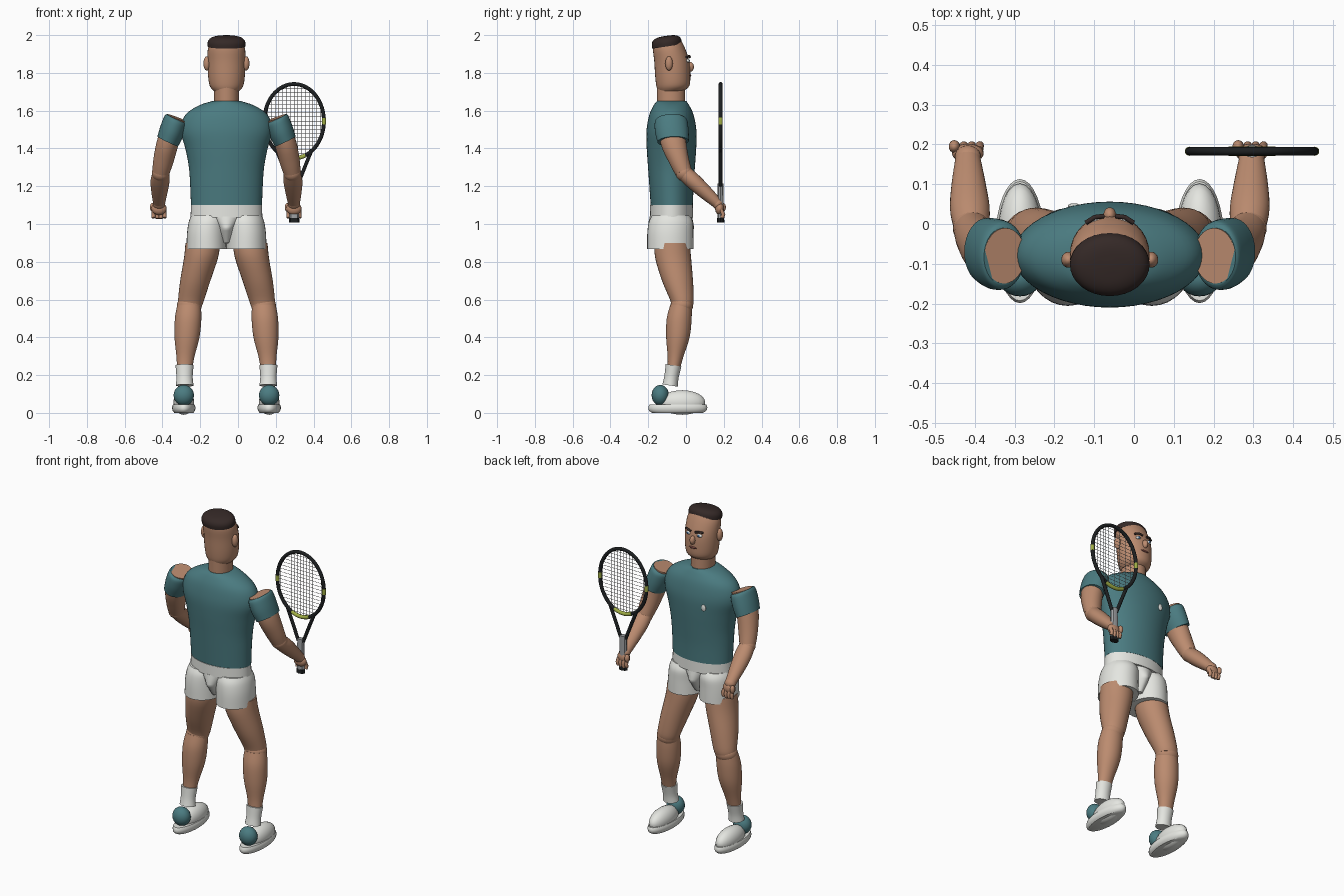
import bpy, bmesh
from math import sin, cos, pi, radians, sqrt
from mathutils import Vector

if "Cube" in bpy.data.objects:
    bpy.data.objects.remove(bpy.data.objects["Cube"])

CX = -0.061          # body centre line (figure faces +y)


def material(name, r, g, b):
    m = bpy.data.materials.new(name)
    m.diffuse_color = (r, g, b, 1)
    m.use_nodes = True
    m.node_tree.nodes["Principled BSDF"].inputs["Base Color"].default_value = m.diffuse_color
    return m


SKIN = material("skin", .50, .26, .16)
TEAL = material("teal_cloth", .07, .20, .22)
WHITE = material("white_cloth", .78, .79, .75)
HAIR = material("hair", .035, .022, .02)
BLACK = material("black", .012, .014, .015)
GRIP = material("grip", .35, .36, .37)
LIME = material("lime", .35, .42, .06)
BLUE = material("iris", .05, .15, .35)
LIP = material("lip", .18, .06, .05)


def finish(name, bm, mat):
    bmesh.ops.recalc_face_normals(bm, faces=bm.faces)
    me = bpy.data.meshes.new(name)
    bm.to_mesh(me)
    bm.free()
    me.shade_smooth()
    me.set_sharp_from_angle(angle=radians(40))
    me.materials.append(mat)
    ob = bpy.data.objects.new(name, me)
    bpy.context.collection.objects.link(ob)
    return ob


def spline(pts, steps):
    """Catmull-Rom through tuples of numbers."""
    out = []
    for i in range(len(pts) - 1):
        a, b, c, d = (pts[max(0, min(len(pts) - 1, j))] for j in (i - 1, i, i + 1, i + 2))
        for k in range(steps):
            t = k / steps
            out.append([.5 * (2 * q + (r - p) * t + (2 * p - 5 * q + 4 * r - s) * t * t
                              + (3 * q - p - 3 * r + s) * t ** 3) for p, q, r, s in zip(a, b, c, d)])
    return out + [list(pts[-1])]


def loft(name, stations, mat, side=1, axis=None, steps=4, n=32):
    """Elliptical rings (x, y, z, rx, ry); x is measured from the body centre."""
    st = spline(stations, steps)
    cs = [Vector((CX + side * s[0], s[1], s[2])) for s in st]
    bm, rings = bmesh.new(), []
    for i, s in enumerate(st):
        t = Vector(axis) if axis else cs[min(i + 1, len(cs) - 1)] - cs[max(i - 1, 0)]
        t.normalize()
        v = Vector((0, 1, 0))
        v = (v - t * v.dot(t)).normalized()
        u = v.cross(t)
        rings.append([bm.verts.new(cs[i] + u * s[3] * cos(2 * pi * k / n) + v * s[4] * sin(2 * pi * k / n))
                      for k in range(n)])
    for a, b in zip(rings, rings[1:]):
        for k in range(n):
            bm.faces.new((a[k], a[(k + 1) % n], b[(k + 1) % n], b[k]))
    bm.faces.new(rings[0])
    bm.faces.new(rings[-1])
    return finish(name, bm, mat)


def ball(name, c, r, mat, side=1, n=24):
    bm = bmesh.new()
    bmesh.ops.create_uvsphere(bm, u_segments=n, v_segments=n // 2, radius=1)
    for v in bm.verts:
        v.co = Vector((CX + side * c[0] + v.co.x * r[0], c[1] + v.co.y * r[1], c[2] + v.co.z * r[2]))
    return finish(name, bm, mat)


def wire(name, paths, r, mat, res=3, cyclic=False):
    """Round tubes along polylines in world space."""
    cu = bpy.data.curves.new(name, 'CURVE')
    cu.dimensions, cu.bevel_depth, cu.bevel_resolution = '3D', r, res
    cu.use_fill_caps = True
    for path in paths:
        sp = cu.splines.new('POLY')
        sp.points.add(len(path) - 1)
        for p, co in zip(sp.points, path):
            p.co = (*co, 1)
        sp.use_cyclic_u = cyclic
        sp.use_smooth = True
    cu.materials.append(mat)
    ob = bpy.data.objects.new(name, cu)
    bpy.context.collection.objects.link(ob)


UP = (0, 0, 1)
# head, hair and neck
loft("head", [(0, -.08, 1.705, .068, .068), (0, -.07, 1.73, .088, .087), (0, -.07, 1.78, .097, .093),
              (0, -.075, 1.86, .1, .093), (0, -.09, 1.93, .098, .085), (0, -.095, 1.972, .08, .07)], SKIN, axis=UP)
loft("hair", [(0, -.1, 1.94, .1, .08), (0, -.103, 1.965, .099, .079), (0, -.105, 1.983, .085, .068),
              (0, -.106, 1.993, .055, .045), (0, -.106, 1.996, .01, .01)], HAIR, axis=(0, -.15, 1))
loft("neck", [(0, -.078, 1.62, .065, .074), (0, -.08, 1.73, .066, .075)], SKIN, axis=UP)
# face
ball("nose", (0, .022, 1.832), (.016, .02, .026), SKIN)
ball("mouth", (0, .018, 1.787), (.026, .01, .007), LIP)
for s, tag in ((1, "right"), (-1, "left")):
    ball("ear_" + tag, (.104, -.09, 1.85), (.018, .02, .038), SKIN, s)
    ball("eye_" + tag, (.037, .009, 1.864), (.017, .01, .01), WHITE, s)
    ball("iris_" + tag, (.037, .016, 1.864), (.007, .005, .008), BLUE, s, 12)
    wire("brow_" + tag, [[(CX + s * .015, .02, 1.883), (CX + s * .038, .017, 1.889), (CX + s * .06, .003, 1.884)]],
         .006, HAIR)

# shirt
loft("shirt", [(0, -.075, 1.1, .188, .112), (0, -.077, 1.2, .192, .117), (0, -.077, 1.3, .199, .124),
               (0, -.077, 1.4, .218, .131), (0, -.077, 1.48, .241, .133), (0, -.077, 1.54, .236, .126),
               (0, -.077, 1.59, .206, .113), (0, -.077, 1.63, .14, .093), (0, -.076, 1.65, .078, .078)],
     TEAL, axis=UP, n=48)
ball("chest_patch", (-.09, .046, 1.45), (.015, .006, .02), WHITE)

# shorts
loft("waistband", [(0, -.077, 1.035, .19, .114), (0, -.077, 1.1, .188, .113)], WHITE, axis=UP, n=48)
loft("shorts_gusset", [(0, -.08, .9, .03, .07), (0, -.08, .965, .05, .115), (0, -.08, .985, .055, .122),
                       (0, -.08, 1.04, .11, .112)], WHITE, axis=UP, steps=2)

for s, tag in ((1, "right"), (-1, "left")):
    # legs
    loft("shorts_leg_" + tag, [(.106, -.083, .868, .106, .123), (.105, -.083, .95, .104, .122),
                               (.1, -.08, 1.01, .1, .117), (.095, -.08, 1.045, .092, .1)], WHITE, s, UP)
    loft("thigh_" + tag, [(.125, -.073, .9, .092, .093), (.135, -.068, .82, .09, .095),
                          (.165, -.045, .7, .08, .082), (.187, -.022, .6, .069, .063),
                          (.192, -.02, .565, .062, .056)], SKIN, s, UP)
    ball("knee_" + tag, (.196, -.022, .57), (.066, .06, .055), SKIN, s)
    loft("calf_" + tag, [(.198, -.026, .575, .062, .056), (.203, -.036, .5, .07, .066),
                         (.209, -.043, .4, .066, .062), (.217, -.055, .3, .048, .042),
                         (.221, -.064, .24, .041, .034)], SKIN, s, UP)
    loft("sock_" + tag, [(.221, -.084, .145, .047, .041), (.222, -.077, .19, .043, .038),
                         (.222, -.066, .252, .048, .042)], WHITE, s, (0, .15, 1))
    # shoes
    loft("sole_" + tag, [(.226, -.045, 0, .05, .135), (.226, -.044, .012, .059, .152),
                         (.226, -.043, .03, .062, .156), (.226, -.043, .045, .057, .15)], WHITE, s, UP, 2)
    ball("shoe_upper_" + tag, (.226, -.02, .055), (.055, .122, .065), WHITE, s)
    ball("shoe_heel_" + tag, (.226, -.136, .093), (.054, .046, .055), TEAL, s)
    # arms
    loft("upper_arm_" + tag, [(.264, -.08, 1.562, .055, .07), (.308, -.068, 1.44, .058, .068),
                              (.333, -.038, 1.34, .054, .054), (.347, -.013, 1.275, .046, .045)], SKIN, s)
    loft("sleeve_" + tag, [(.266, -.08, 1.558, .056, .073), (.271, -.079, 1.543, .064, .086),
                           (.29, -.075, 1.49, .066, .089), (.311, -.068, 1.437, .061, .083)], TEAL, s,
         (s * .48, .05, -1))
    ball("elbow_" + tag, (.348, -.01, 1.27), (.047, .045, .045), SKIN, s)
    loft("forearm_" + tag, [(.348, -.005, 1.265, .045, .042), (.352, .04, 1.225, .05, .043),
                            (.355, .1, 1.17, .043, .038), (.357, .168, 1.108, .031, .028)], SKIN, s)
    ball("wrist_" + tag, (.357, .168, 1.108), (.033, .03, .03), SKIN, s)
    # hands: palm, four fingers, thumb towards -x on both
    ball("palm_" + tag, (.357, .178, 1.082), (.04, .024, .034), SKIN, s)
    hx = CX + s * .357
    wire("fingers_" + tag, [[(hx + (k - 1.5) * .019, .186, 1.075), (hx + (k - 1.5) * .02, .198, 1.052),
                             (hx + (k - 1.5) * .019, .191, 1.033 - .004 * (k in (1, 2)))] for k in range(4)], .0105, SKIN)
    ball("thumb_" + tag, (hx - .034 - CX, .195, 1.088), (.014, .016, .024), SKIN)

# racket: frame, throat, handle, strings, accents
RX, RY, RZ, A, B = .297, .183, 1.545, .158, .196


def arc(a0, a1, n):
    return [(RX + A * cos(radians(a0 + (a1 - a0) * i / n)), RY, RZ + B * sin(radians(a0 + (a1 - a0) * i / n)))
            for i in range(n + 1)]


wire("racket_frame", [arc(0, 355, 71)], .0105, BLACK, cyclic=True)
wire("racket_accents", [arc(-5, 5, 4), arc(175, 185, 4), arc(248, 292, 12)], .0115, LIME)
wire("racket_throat", [[(RX + s * .092, RY, 1.388), (RX + s * .06, RY, 1.31), (RX + s * .017, RY, 1.2)]
                       for s in (1, -1)], .01, BLACK)
loft("racket_handle", [(RX - CX, RY, 1.03, .025, .017), (RX - CX, RY, 1.215, .022, .016)], GRIP, axis=UP, n=8, steps=1)
loft("racket_butt", [(RX - CX, RY, 1.008, .028, .02), (RX - CX, RY, 1.032, .027, .019)], BLACK, axis=UP, n=8, steps=1)
strings = []
for k in range(-7, 8):
    h = B * sqrt(1 - (k * .02 / A) ** 2)
    strings.append([(RX + k * .02, RY, RZ - h), (RX + k * .02, RY, RZ + h)])
for k in range(-8, 9):
    h = A * sqrt(1 - (k * .0215 / B) ** 2)
    strings.append([(RX - h, RY, RZ + k * .0215), (RX + h, RY, RZ + k * .0215)])
wire("racket_strings", strings, .0013, GRIP, 0)
